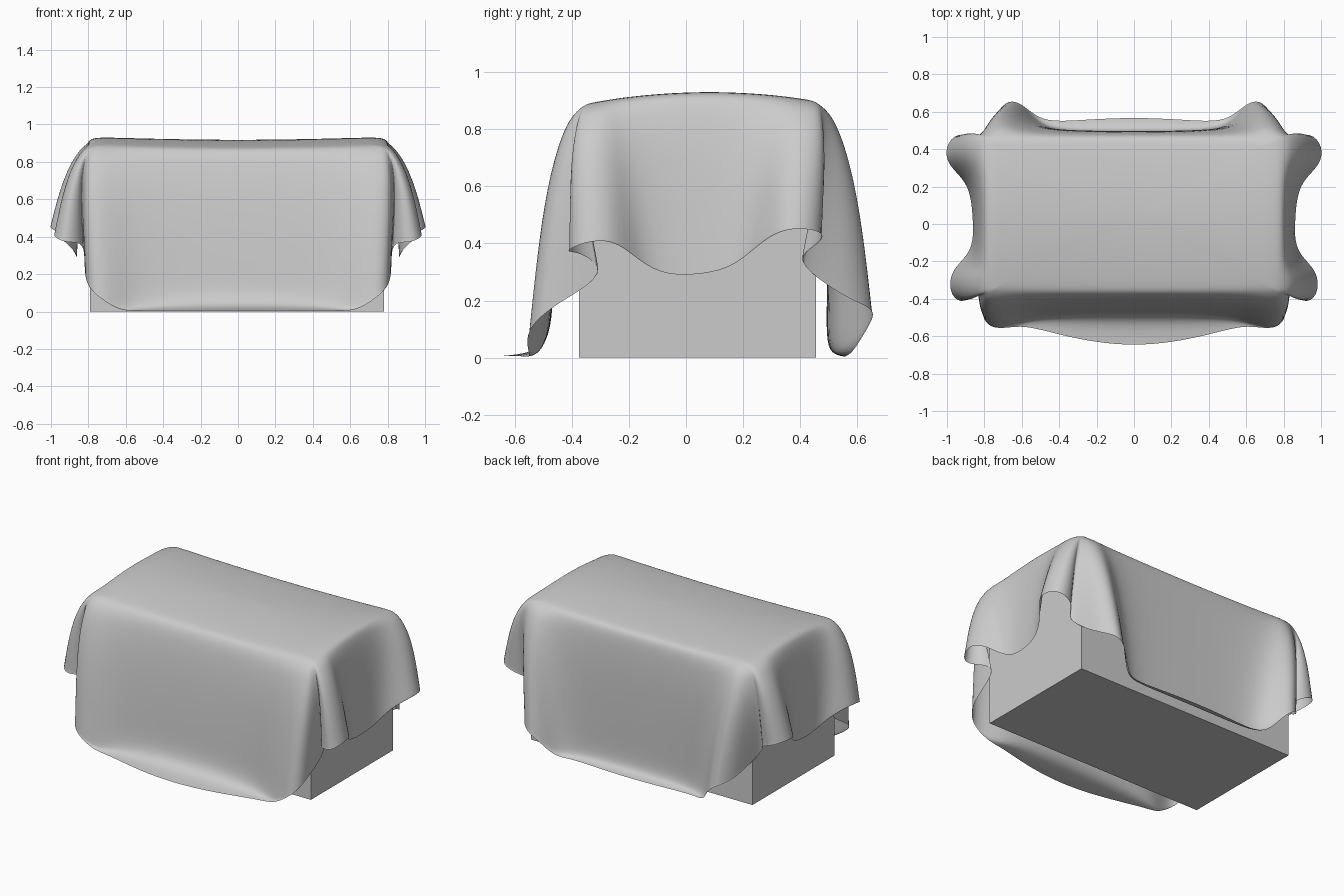
import bpy, bmesh
from math import sin, pi
from mathutils import Vector

# Box hidden under the cloth
bpy.ops.mesh.primitive_cube_add(size=1, location=(-0.005, 0.04, 0.405))
box = bpy.context.object
box.name = "covered_box"
box.scale = (1.57, 0.83, 0.81)

# Right half of the hem, front to back:
# (distance along the top rim, hem x, hem y, hem z)
HEM = [
    (0.00, 0.00, -0.475, 0.06), (0.20, 0.20, -0.475, 0.06), (0.40, 0.39, -0.48, 0.055),
    (0.55, 0.54, -0.495, 0.04), (0.64, 0.63, -0.53, 0.03), (0.71, 0.73, -0.56, 0.07),
    (0.76, 0.80, -0.53, 0.13), (0.785, 0.82, -0.44, 0.20), (0.80, 0.82, -0.26, 0.30),
    (0.815, 0.83, -0.37, 0.38), (0.83, 0.93, -0.43, 0.37), (0.86, 0.99, -0.36, 0.41),
    (0.90, 0.98, -0.25, 0.42), (0.95, 0.89, -0.17, 0.35), (1.06, 0.86, -0.09, 0.30),
    (1.20, 0.86, 0.00, 0.29), (1.33, 0.87, 0.15, 0.31), (1.46, 0.91, 0.24, 0.39),
    (1.54, 1.00, 0.32, 0.45), (1.59, 1.01, 0.41, 0.46), (1.625, 0.95, 0.49, 0.44),
    (1.645, 0.84, 0.46, 0.40), (1.665, 0.83, 0.37, 0.35), (1.69, 0.77, 0.50, 0.25),
    (1.71, 0.74, 0.59, 0.20), (1.74, 0.67, 0.665, 0.17), (1.78, 0.60, 0.64, 0.12),
    (1.84, 0.53, 0.55, 0.05), (1.96, 0.44, 0.50, 0.04), (2.21, 0.24, 0.49, 0.04),
    (2.46, 0.00, 0.49, 0.04),
]
LEVELS = (0.0, 0.05, 0.12, 0.24, 0.4, 0.6, 0.8, 1.0)
MID = Vector((0, 0.05))


def rim(u):
    if u < 0.8:
        p = Vector((u, -0.38))
    elif u < 1.66:
        p = Vector((0.8, u - 1.18))
    else:
        p = Vector((2.46 - u, 0.48))
    # Rounded corner, slightly inset
    q = p - MID
    k = 1 - 0.02 * abs(q.x * q.y / 0.344) ** 4
    return MID + Vector((q.x * 0.985 * k, q.y * 0.975 * k))


def top_z(x, y):
    return 0.918 - 0.045 * ((y - 0.08) / 0.45) ** 2 + 0.018 * (x / 0.8) ** 2


def column(u, hx, hy, hz, side):
    r, h = rim(u), Vector((hx, hy))
    pts = []
    # Flat top, from the middle outwards
    for s in (0.3, 0.65, 0.92):
        p = MID + (r - MID) * s
        pts.append((p.x * side, p.y, top_z(p.x, p.y)))
    # Hanging part, bulging as it falls, fullest at the corners
    zt = top_z(r.x, r.y) - 0.008
    out = Vector((((r.x - MID.x) / 0.8) ** 3, ((r.y - MID.y) / 0.43) ** 3))
    puff = 0.02 + 0.035 * abs(out.x * out.y)
    for v in LEVELS:
        p = r + (h - r) * v ** 0.75 + out * puff * sin(pi * v ** 0.55)
        pts.append((p.x * side, p.y, zt + (hz - zt) * v))
    # Foot spreading over the floor at front and back
    reach = max(0.003, (0.175 if hy < 0 else 0.08) * (1 - (hx / 0.66) ** 2))
    on_floor = hz < 0.065
    k = reach if on_floor else 0.003
    d = -1 if hy < 0 else 1
    for f, z in ((0.4, 0.25), (1.0, 0.1)):
        pts.append((hx * side, hy + d * k * f, hz * z if on_floor else hz - 0.004 * f))
    return pts


# Draped cloth, mirrored to close the loop
cols = [column(*c, 1) for c in HEM] + [column(*c, -1) for c in HEM[-2:0:-1]]
bm = bmesh.new()
grid = [[bm.verts.new(p) for p in c] for c in cols]
centre = bm.verts.new((0, 0.05, top_z(0, 0.05)))
for a, b in zip(grid, grid[1:] + grid[:1]):
    bm.faces.new((centre, a[0], b[0]))
    for i in range(len(a) - 1):
        bm.faces.new((a[i], a[i + 1], b[i + 1], b[i]))
bmesh.ops.recalc_face_normals(bm, faces=bm.faces)
mesh = bpy.data.meshes.new("draped_cloth")
bm.to_mesh(mesh)
bm.free()
cloth = bpy.data.objects.new("draped_cloth", mesh)
bpy.context.collection.objects.link(cloth)
mesh.shade_smooth()
sub = cloth.modifiers.new("smooth", 'SUBSURF')
sub.levels = sub.render_levels = 2
